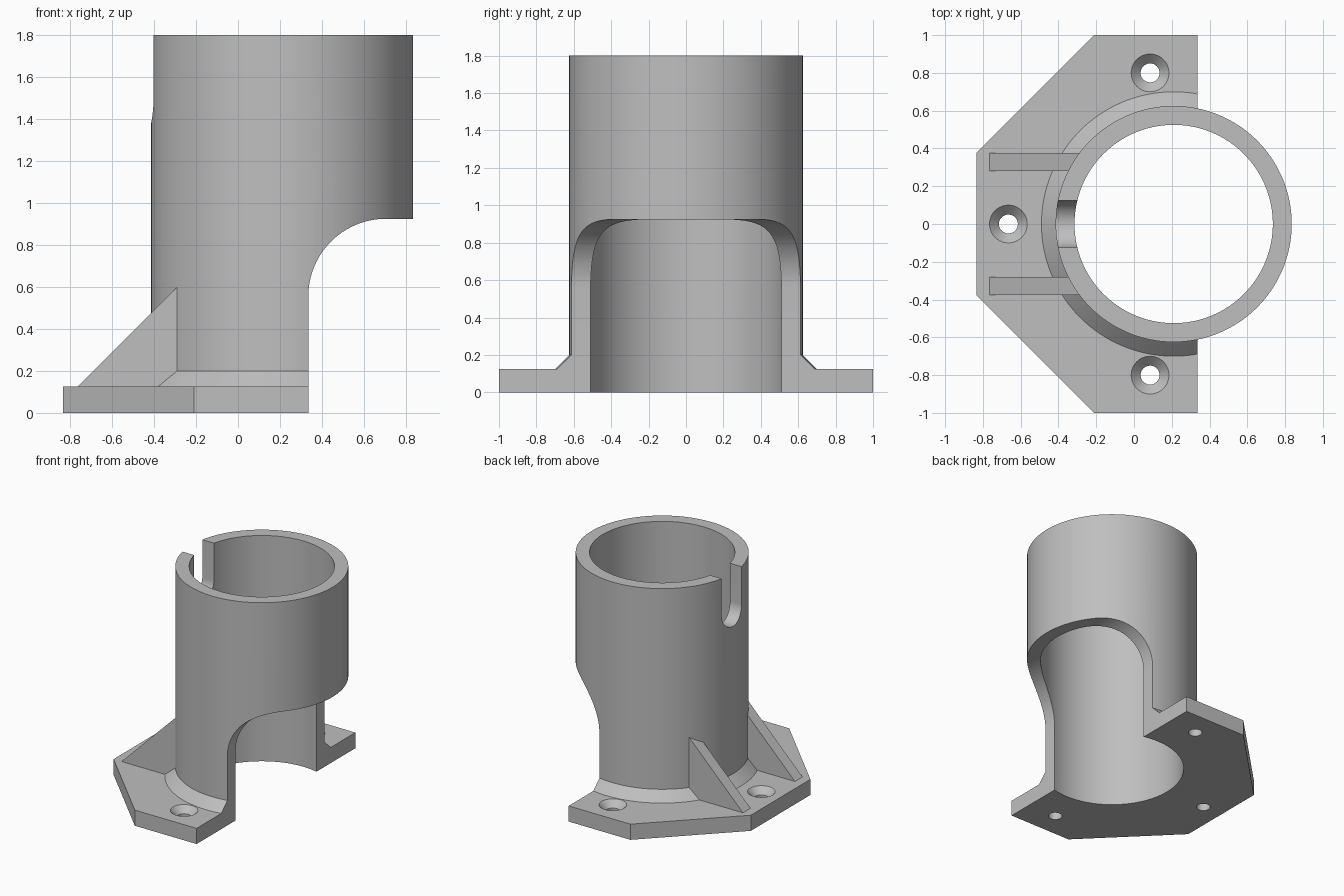
import bpy, bmesh
from math import sin, cos, pi, radians
from mathutils import Matrix, Vector

cube = bpy.data.objects.get("Cube")
if cube:
    bpy.data.objects.remove(cube, do_unlink=True)

AXIS_X = 0.21    # tube centre
OUTER, INNER, HEIGHT = 0.625, 0.525, 1.8
PLATE = 0.125    # flange thickness
CUT_X = 0.335    # flat side of the flange

grey = bpy.data.materials.new("plain grey")
grey.use_nodes = True
grey.diffuse_color = (0.52, 0.52, 0.52, 1)
grey.node_tree.nodes["Principled BSDF"].inputs["Base Color"].default_value = grey.diffuse_color


def finish(name, bm):
    bmesh.ops.recalc_face_normals(bm, faces=bm.faces)
    mesh = bpy.data.meshes.new(name)
    bm.to_mesh(mesh)
    bm.free()
    mesh.materials.append(grey)
    obj = bpy.data.objects.new(name, mesh)
    bpy.context.collection.objects.link(obj)
    return obj


def prism(name, points, along):
    """Extrude a closed outline of 3D points along a vector."""
    bm = bmesh.new()
    face = bm.faces.new([bm.verts.new(p) for p in points])
    new = bmesh.ops.extrude_face_region(bm, geom=[face])["geom"]
    bmesh.ops.translate(bm, vec=Vector(along),
                        verts=[v for v in new if isinstance(v, bmesh.types.BMVert)])
    return finish(name, bm)


def lathe(name, profile, x, y, segments):
    """Solid of revolution from (radius, z) pairs, capped at both ends."""
    bm = bmesh.new()
    angles = [2 * pi * i / segments for i in range(segments)]
    rings = [[bm.verts.new((x + r * cos(a), y + r * sin(a), z)) for a in angles]
             for r, z in profile]
    for low, high in zip(rings, rings[1:]):
        for i in range(segments):
            j = (i + 1) % segments
            bm.faces.new((low[i], low[j], high[j], high[i]))
    bm.faces.new(rings[0])
    bm.faces.new(rings[-1])
    return finish(name, bm)


def combine(target, tool, operation):
    mod = target.modifiers.new(tool.name, "BOOLEAN")
    mod.operation, mod.solver, mod.object = operation, "EXACT", tool
    tool.hide_render = True
    bpy.context.view_layer.objects.active = target
    bpy.ops.object.modifier_apply(modifier=mod.name)
    bpy.data.objects.remove(tool, do_unlink=True)


# Flange plate with clipped corners
half = [(0.6, 1), (-0.21, 1), (-0.835, 0.375)]
outline = half + [(x, -y) for x, y in reversed(half)]
body = prism("tube_bracket", [(x, y, 0) for x, y in outline], (0, 0, PLATE))

# Column with sloped foot
column = lathe("column", [(0.7, 0.06), (0.7, PLATE), (OUTER, 0.2), (OUTER, HEIGHT)],
               AXIS_X, 0, 128)
combine(body, column, "UNION")

# Two triangular ribs
for y in (0.28, -0.375):
    rib = prism("rib", [(-0.825, y, 0.065), (-0.29, y, 0.6), (-0.29, y, 0.065)],
                (0, 0.095, 0))
    combine(body, rib, "UNION")

# Bore through the column
combine(body, lathe("bore", [(INNER, -1), (INNER, 3)], AXIS_X, 0, 128), "DIFFERENCE")

# Side opening with a rounded shoulder
R = 0.37
arc = [pi - i * pi / 2 / 24 for i in range(25)]
opening = [(CUT_X, -1, -1)]
opening += [(CUT_X + R + R * cos(a), -1.5, 0.555 + R * sin(a)) for a in arc]
opening += [(2, -1.5, 0.925), (2, -1.5, -1)]
opening[0] = (CUT_X, -1.5, -1)
combine(body, prism("side_opening", opening, (0, 3, 0)), "DIFFERENCE")

# Round-bottomed slot in the rim
S = 0.125
slot = [(-1, S * cos(a), 1.5 + S * sin(a))
        for a in (pi + i * pi / 24 for i in range(25))]
slot += [(-1, S, 2), (-1, -S, 2)]
combine(body, prism("rim_slot", slot, (1.1, 0, 0)), "DIFFERENCE")

# Countersunk screw holes
for x, y in ((0.085, 0.8), (0.085, -0.8), (-0.665, 0)):
    hole = lathe("screw_hole", [(0.05, -0.1), (0.05, PLATE - 0.05), (0.11, PLATE + 0.01)],
                 x, y, 48)
    combine(body, hole, "DIFFERENCE")

# Smooth curved walls, keep sharp edges
bpy.ops.object.select_all(action="DESELECT")
body.select_set(True)
bpy.context.view_layer.objects.active = body
bpy.ops.object.shade_smooth_by_angle(angle=radians(25))
